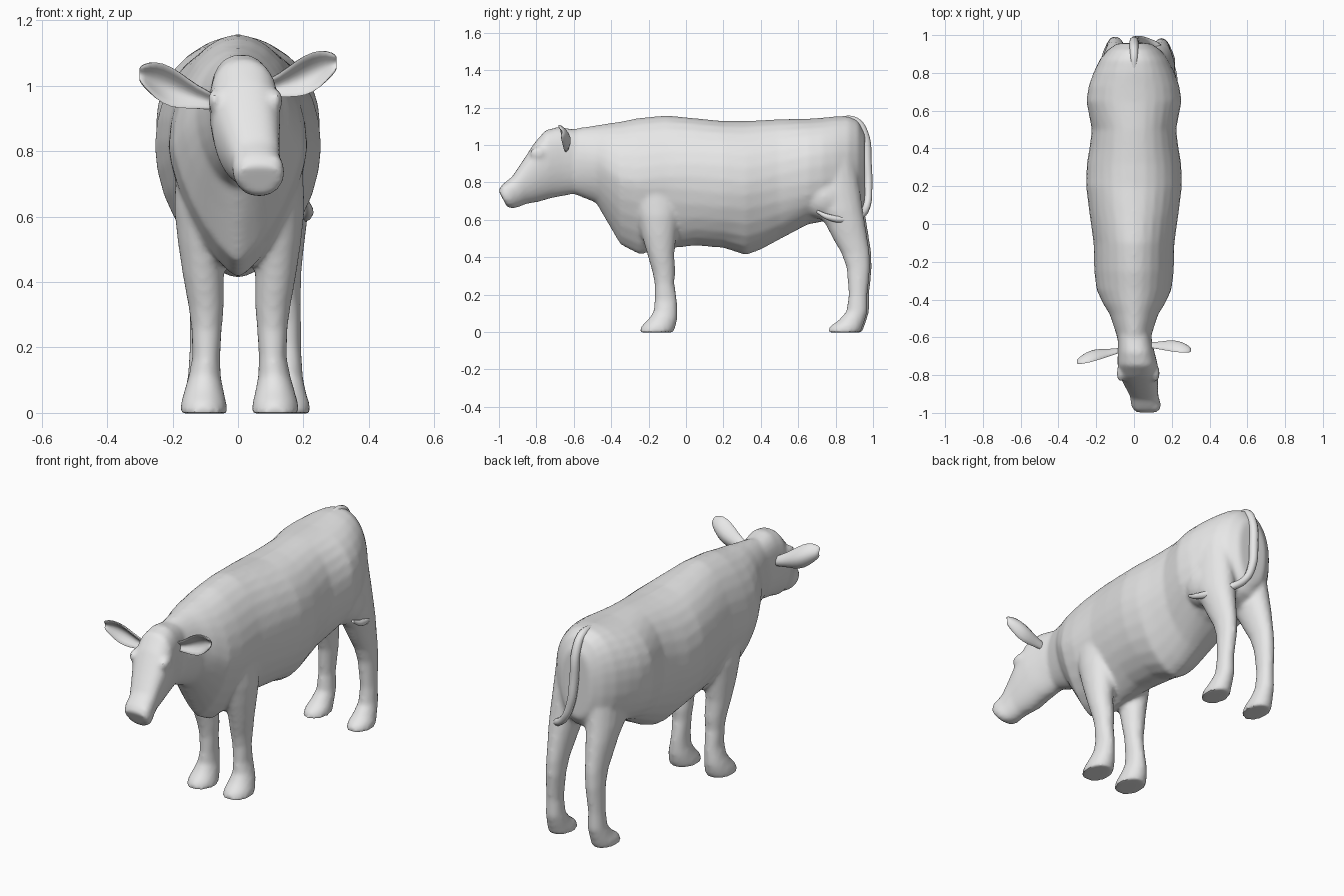
import bpy, bmesh
from math import sin, cos, pi, copysign
from mathutils import Vector, Matrix

cube = bpy.data.objects.get("Cube")
if cube:
    bpy.data.objects.remove(cube, do_unlink=True)

hide = bpy.data.materials.new("plain_grey_hide")
hide.use_nodes = True
GREY = (0.8, 0.8, 0.8, 1)
hide.diffuse_color = GREY
hide.node_tree.nodes["Principled BSDF"].inputs["Base Color"].default_value = GREY


def activate(ob):
    bpy.ops.object.select_all(action='DESELECT')
    ob.select_set(True)
    bpy.context.view_layer.objects.active = ob


def finish(name, bm):
    bmesh.ops.recalc_face_normals(bm, faces=bm.faces[:])
    me = bpy.data.meshes.new(name)
    bm.to_mesh(me)
    bm.free()
    me.materials.append(hide)
    ob = bpy.data.objects.new(name, me)
    bpy.context.collection.objects.link(ob)
    return ob


def loft(name, rings, sides=28):
    """Each ring: centre x, half width, (y, z) ends a and b, roundness at a and b, widest point."""
    bm = bmesh.new()
    loops = []
    for cx, hw, a, b, na, nb, mid in rings:
        a, b = Vector((0, *a)), Vector((0, *b))
        c = b.lerp(a, mid)
        loop = []
        for i in range(sides):
            t = 2 * pi * i / sides
            n, end = (na, a) if sin(t) >= 0 else (nb, b)
            side = copysign(abs(cos(t)) ** (2 / n), cos(t))
            p = c + (end - c) * abs(sin(t)) ** (2 / n)
            p.x = cx + hw * side
            loop.append(bm.verts.new(p))
        loops.append(loop)
    for l0, l1 in zip(loops, loops[1:]):
        for i in range(sides):
            j = (i + 1) % sides
            bm.faces.new((l0[i], l0[j], l1[j], l1[i]))
    bm.faces.new(loops[0])
    bm.faces.new(loops[-1])
    return finish(name, bm)


def ball(name, centre, radii):
    bm = bmesh.new()
    bmesh.ops.create_uvsphere(bm, u_segments=20, v_segments=12, radius=1,
                              matrix=Matrix.LocRotScale(Vector(centre), None, Vector(radii)))
    return finish(name, bm)


# Torso and neck: y, top, bottom, half width, upper and lower roundness
torso = [
    (-.66, 1.07, .76, .075, 2, 2), (-.58, 1.09, .73, .095, 2, 2),
    (-.48, 1.105, .69, .128, 1.9, 1.8), (-.42, 1.115, .585, .165, 1.9, 1.5),
    (-.35, 1.125, .465, .198, 1.9, 1.4), (-.25, 1.145, .413, .211, 1.9, 1.4),
    (-.1, 1.158, .445, .214, 1.9, 1.6), (.05, 1.143, .462, .235, 2, 1.85),
    (.2, 1.128, .45, .254, 2.1, 1.85), (.32, 1.128, .41, .25, 2.1, 1.65),
    (.4, 1.132, .44, .236, 2.1, 1.7), (.5, 1.138, .495, .223, 2.1, 1.9),
    (.65, 1.14, .575, .252, 2.1, 2.3), (.73, 1.146, .59, .24, 2.1, 2.3),
    (.8, 1.153, .6, .215, 2.1, 2.3), (.87, 1.153, .61, .182, 2.1, 2.2),
    (.92, 1.13, .635, .142, 2.1, 2.2), (.957, 1.06, .69, .088, 2.1, 2.2)]
parts = [loft("torso", [(0, hw, (y, t), (y, b), nu, nl, .54)
                        for y, t, b, hw, nu, nl in torso])]

# Head, turned slightly to its left: centre x, half width, crown point, jaw point
head = [
    (0, .085, (-.58, 1.08), (-.54, .75)), (.01, .095, (-.68, 1.097), (-.64, .73)),
    (.018, .106, (-.75, 1.08), (-.72, .715)), (.025, .104, (-.81, 1.012), (-.79, .695)),
    (.04, .087, (-.87, .92), (-.85, .685)), (.055, .075, (-.93, .83), (-.89, .67)),
    (.064, .08, (-.983, .788), (-.92, .66)), (.068, .068, (-1.003, .757), (-.955, .665))]
parts.append(loft("head", [(cx, hw, a, b, 2.4, 2, .6) for cx, hw, a, b in head]))

# Legs: height, front y, back y, outward shift, half width
front_leg = [
    (.8, -.32, -.01, 0, .085), (.62, -.265, -.035, .005, .088), (.52, -.238, -.05, .006, .076),
    (.42, -.208, -.062, .004, .063), (.32, -.18, -.058, -.005, .054), (.26, -.168, -.062, -.006, .047),
    (.17, -.168, -.048, -.005, .043), (.11, -.173, -.046, 0, .05), (.07, -.2, -.046, .002, .06),
    (.03, -.24, -.055, .003, .07), (-.002, -.25, -.068, .003, .074)]
hind_leg = [
    (.92, .68, .905, -.035, .085), (.75, .64, .93, -.025, .09), (.65, .68, .943, -.018, .084),
    (.58, .74, .955, -.014, .072), (.5, .782, .968, -.012, .06), (.42, .828, .98, -.01, .05),
    (.34, .856, .982, -.007, .046), (.2, .866, .968, 0, .04), (.11, .855, .968, 0, .046),
    (.06, .81, .953, .002, .054), (.03, .765, .942, .004, .062), (-.002, .753, .93, .004, .065)]


def leg(name, rows, x, dy=0):
    s = copysign(1, x)
    return loft(name, [(x + s * dx, hw, (f + dy, z), (b + dy, z), 2, 2, .5)
                       for z, f, b, dx, hw in rows], 20)


parts += [leg("front_left_leg", front_leg, .111), leg("front_right_leg", front_leg, -.102),
          leg("hind_left_leg", hind_leg, .153, .003), leg("hind_right_leg", hind_leg, -.108, .012)]

# Fuller left flank, brows and nostril swellings
parts.append(ball("left_flank", (.13, .74, .725), (.1, .13, .125)))
for s in (-1, 1):
    parts.append(ball("brow", (.022 + s * .094, -.79, .955), (.02, .045, .035)))
    parts.append(ball("nostril", (.068 + s * .04, -.968, .76), (.03, .025, .03)))

# Blend the solid parts into one continuous skin
activate(parts[0])
for p in parts:
    p.select_set(True)
bpy.ops.object.join()
body = bpy.context.object
body.name = "body"
remesh = body.modifiers.new("blend", 'REMESH')
remesh.mode = 'VOXEL'
remesh.voxel_size = .012
smooth = body.modifiers.new("soften", 'SMOOTH')
smooth.factor = .5
smooth.iterations = 6
for m in ("blend", "soften"):
    bpy.ops.object.modifier_apply(modifier=m)
bpy.ops.object.shade_smooth_by_angle(angle=.7)

# Ears: cupped leaves, each row is reach, centre height, half height
leaf = [(.07, .985, .025), (.125, 1.0, .034), (.18, 1.022, .058),
        (.23, 1.042, .066), (.272, 1.062, .047), (.303, 1.072, .02)]


def ear(name, s, root_y, sweep, drop):
    bm = bmesh.new()
    rows = []
    for x, z, h in leaf:
        row = []
        for k in range(-2, 3):
            v = k / 2
            y = root_y - sweep * (x - .08) + .75 * h * (1 - v * v) - .2 * h * v
            row.append(bm.verts.new((s * x, y, z - drop + v * h)))
        rows.append(row)
    for r0, r1 in zip(rows, rows[1:]):
        for k in range(4):
            bm.faces.new((r0[k], r0[k + 1], r1[k + 1], r1[k]))
    ob = finish(name, bm)
    thick = ob.modifiers.new("thickness", 'SOLIDIFY')
    thick.thickness = .014
    thick.offset = 0
    ob.modifiers.new("round", 'SUBSURF').levels = 1
    activate(ob)
    for m in ("thickness", "round"):
        bpy.ops.object.modifier_apply(modifier=m)
    bpy.ops.object.shade_smooth_by_angle(angle=.9)


ear("left_ear", 1, -.65, .12, 0)
ear("right_ear", -1, -.68, .27, .035)

# Tail: lies down the rump and swings round under the left thigh
path = [(0, .8, 1.135, .8), (0, .905, 1.128, 1.1), (0, .953, 1.06, 1.2), (.003, .97, .9, 1.2),
        (.02, .975, .77, 1.1), (.065, .967, .675, 1), (.135, .93, .622, 1),
        (.19, .85, .602, 1), (.215, .76, .615, .8), (.21, .7, .645, .4)]
curve = bpy.data.curves.new("tail", 'CURVE')
curve.dimensions = '3D'
curve.bevel_depth = .02
curve.bevel_resolution = 3
curve.use_fill_caps = True
spline = curve.splines.new('BEZIER')
spline.resolution_u = 6
spline.bezier_points.add(len(path) - 1)
for bp, (x, y, z, r) in zip(spline.bezier_points, path):
    bp.co = (x, y, z)
    bp.radius = r
    bp.handle_left_type = bp.handle_right_type = 'AUTO'
curve.materials.append(hide)
tail = bpy.data.objects.new("tail", curve)
bpy.context.collection.objects.link(tail)
activate(tail)
bpy.ops.object.convert(target='MESH')
bpy.ops.object.shade_smooth_by_angle(angle=.7)
